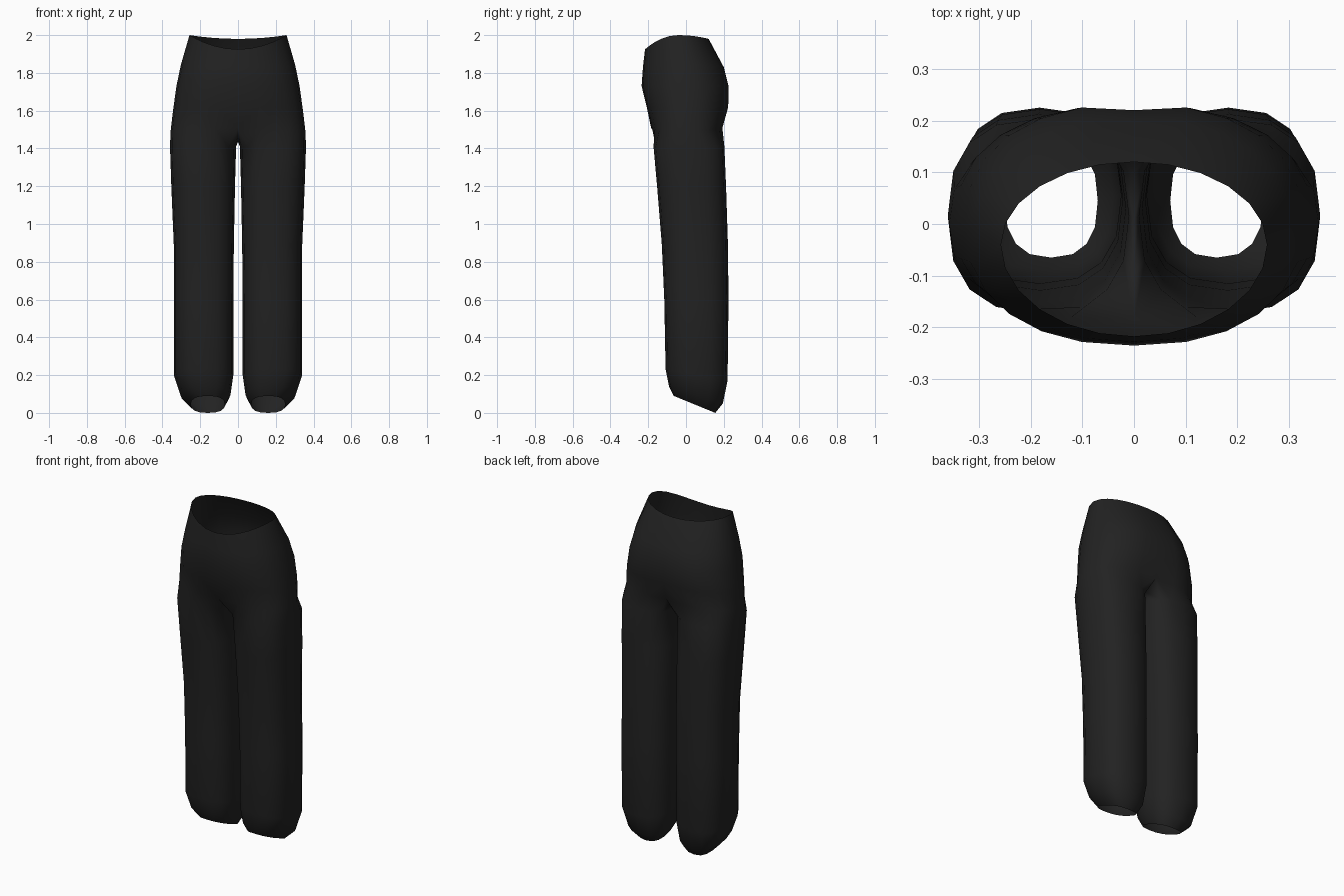
import bpy, bmesh
from math import sin, cos, pi, radians, copysign

if "Cube" in bpy.data.objects:
    bpy.data.objects.remove(bpy.data.objects["Cube"], do_unlink=True)

SIDES = 16      # vertices round one leg
ARC = 13        # vertices from front centre to back centre of the hips

# Dark cloth
cloth = bpy.data.materials.new("charcoal cloth")
cloth.use_nodes = True
colour = (0.016, 0.016, 0.016, 1)
cloth.diffuse_color = colour
cloth.node_tree.nodes["Principled BSDF"].inputs["Base Color"].default_value = colour


def power(value, n):
    return copysign(abs(value) ** (2 / n), value)


def leg_ring(z_front, z_back, x0, x1, y0, y1, n=2.5):
    """Rounded closed loop, tilted from front to back."""
    points = []
    for i in range(SIDES):
        a = radians(-135) + 2 * pi * i / SIDES
        t = (power(sin(a), n) + 1) / 2
        x = (x0 + x1) / 2 + (x1 - x0) / 2 * power(cos(a), n)
        points.append((x, y0 + (y1 - y0) * t, z_front + (z_back - z_front) * t))
    return points


def hip_ring(z_front, z_side, z_back, width, y_front, y_mid, y_back, n=2.3, cleft=0):
    """Half loop from front centre round the side to back centre."""
    points = []
    for i in range(ARC):
        a = -pi / 2 + pi * i / (ARC - 1)
        s = power(sin(a), n)
        y_end, z_end = (y_front, z_front) if s < 0 else (y_back, z_back)
        x = width * power(max(cos(a), 0), n) if 0 < i < ARC - 1 else 0
        y = y_mid + (y_end - y_mid) * abs(s)
        points.append((x, y, z_side + (z_end - z_side) * s * s))
    x, y, z = points[-1]
    points[-1] = (x, y - cleft, z)
    return points


# Leg, from hem to thigh
legs = [leg_ring(*r) for r in (
    (0.09, 0.00, 0.07, 0.25, -0.065, 0.155),
    (0.14, 0.05, 0.04, 0.305, -0.09, 0.195),
    (0.23, 0.17, 0.025, 0.34, -0.108, 0.22),
    (0.60, 0.60, 0.025, 0.34, -0.115, 0.225),
    (0.89, 0.89, 0.022, 0.34, -0.128, 0.222),
    (1.20, 1.20, 0.016, 0.353, -0.153, 0.212),
    (1.41, 1.41, 0.010, 0.36, -0.172, 0.203),
)]

# Hips, from crotch to waist
hips = [hip_ring(*r) for r in (
    (1.51, 1.49, 1.51, 0.357, -0.185, 0.0, 0.198, 2.5, 0.01),
    (1.62, 1.60, 1.62, 0.344, -0.208, 0.0, 0.230, 2.4, 0.015),
    (1.73, 1.73, 1.73, 0.326, -0.235, 0.0, 0.232, 2.3, 0.012),
    (1.83, 1.84, 1.83, 0.303, -0.228, -0.01, 0.205, 2.2, 0.005),
    (1.925, 2.00, 1.98, 0.257, -0.217, -0.04, 0.12, 2.0),
)]
crotch = [(0, 0.10, 1.46), (0, 0.01, 1.435), (0, -0.09, 1.46)]

bm = bmesh.new()


def add(points):
    return [bm.verts.new(p) for p in points]


def bridge(low, high, closed):
    count = len(low)
    for i in range(count if closed else count - 1):
        j = (i + 1) % count
        bm.faces.new((low[i], low[j], high[j], high[i]))


leg_loops = [add(r) for r in legs]
hip_loops = [add(r) for r in hips]
saddle = hip_loops[0] + add(crotch)
for low, high in zip(leg_loops, leg_loops[1:] + [saddle]):
    bridge(low, high, True)
for low, high in zip(hip_loops, hip_loops[1:]):
    bridge(low, high, False)
for face in bm.faces:
    face.smooth = True

mesh = bpy.data.meshes.new("trousers")
bm.to_mesh(mesh)
bm.free()
mesh.materials.append(cloth)
trousers = bpy.data.objects.new("trousers", mesh)
bpy.context.collection.objects.link(trousers)

# Mirror the half across the centre seam
mirror = trousers.modifiers.new("other_half", 'MIRROR')
mirror.use_clip = True
mirror.merge_threshold = 0.001
